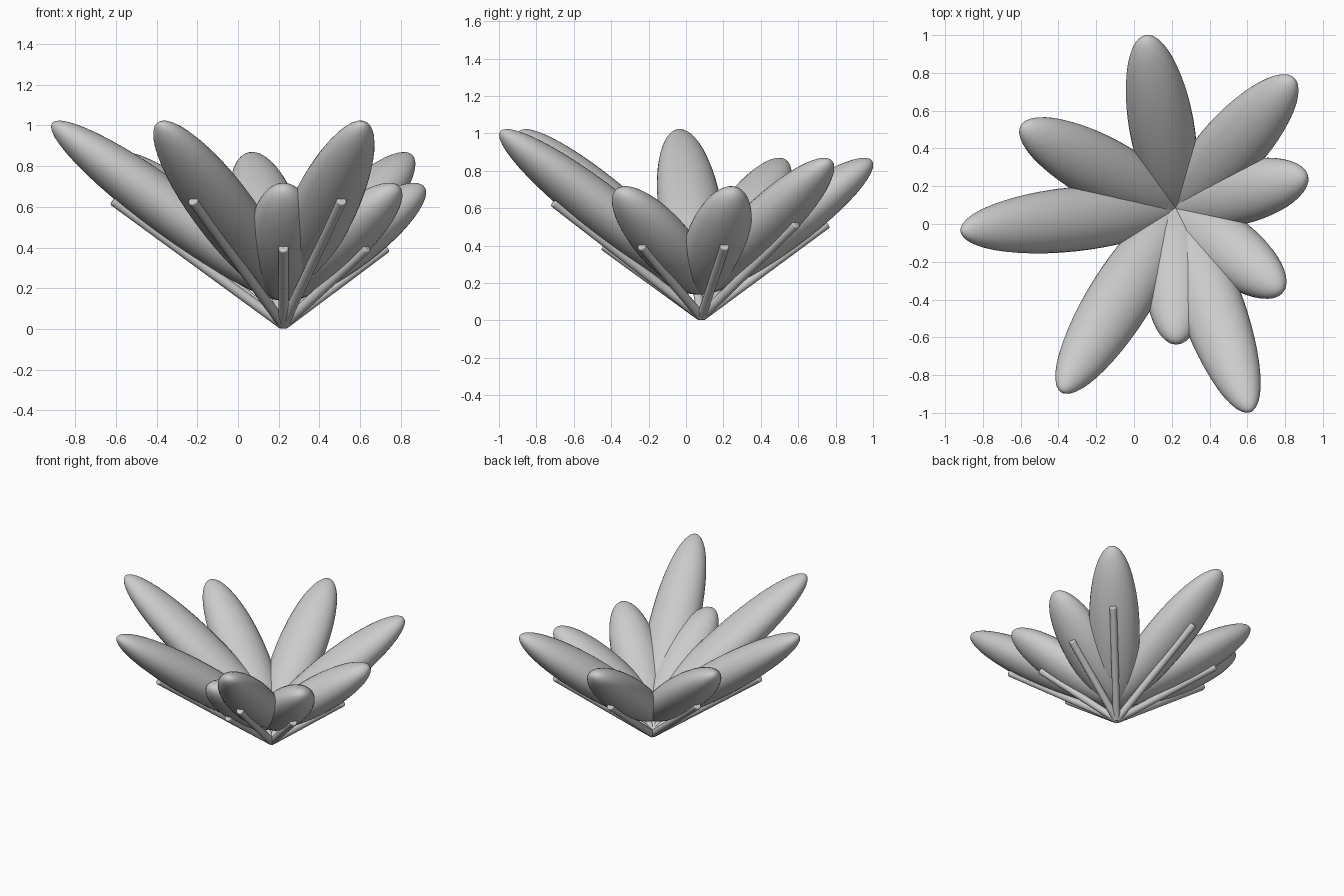
import bpy
from math import radians
from mathutils import Matrix, Vector

cube = bpy.data.objects.get("Cube")
if cube:
    bpy.data.objects.remove(cube, do_unlink=True)

grey = bpy.data.materials.new("soft_grey")
grey.use_nodes = True
grey.diffuse_color = (0.6, 0.6, 0.6, 1)
grey.node_tree.nodes["Principled BSDF"].inputs["Base Color"].default_value = (0.6, 0.6, 0.6, 1)

BASE = Vector((0.223, 0.082, 0.02))
PITCH = radians(36)      # rise of every stem and petal
LIFT = 0.13              # petal axis sits above its stem
THICKNESS = 0.13         # half the petal's depth
STEM_RADIUS = 0.025
SPACING = 52             # degrees between petals of one group


def finish(obj, name, frame, local):
    """Name, colour, smooth and place a part in its petal's frame."""
    obj.name = name
    obj.data.materials.append(grey)
    bpy.ops.object.shade_smooth_by_angle(angle=radians(60))
    obj.matrix_world = frame @ local


def add_petal(label, heading, centre, half_length, half_width, stem_length):
    # Local +x runs outward along the stem, local +z is the petal's upper side
    frame = (Matrix.Translation(BASE) @ Matrix.Rotation(radians(heading), 4, 'Z')
             @ Matrix.Rotation(-PITCH, 4, 'Y'))
    turn = Matrix.Rotation(radians(90), 4, 'Y')

    # Long flattened petal
    bpy.ops.mesh.primitive_uv_sphere_add(segments=32, ring_count=24, radius=1)
    size = Matrix.Diagonal((half_length, half_width, THICKNESS, 1))
    finish(bpy.context.object, "petal_" + label, frame,
           Matrix.Translation((centre, 0, LIFT)) @ size @ turn)

    # Thin stem beneath it, with softened ends
    bpy.ops.mesh.primitive_cylinder_add(vertices=16, radius=STEM_RADIUS, depth=stem_length)
    stem = bpy.context.object
    finish(stem, "stem_" + label, frame,
           Matrix.Translation((stem_length / 2, 0, 0)) @ turn)
    bevel = stem.modifiers.new("soft_ends", 'BEVEL')
    bevel.width = 0.008
    bevel.segments = 3
    bevel.limit_method = 'ANGLE'
    bevel.angle_limit = radians(60)


# Three groups of three: first heading, centre, half length, half width, stem length
groups = {
    "small": (270, 0.515, 0.46, 0.168, 0.645),
    "medium": (48, 0.645, 0.595, 0.172, 0.845),
    "large": (186, 0.78, 0.727, 0.17, 1.04),
}
for group, (first, *sizes) in groups.items():
    for i in range(3):
        add_petal(f"{group}_{i + 1}", first + i * SPACING, *sizes)
